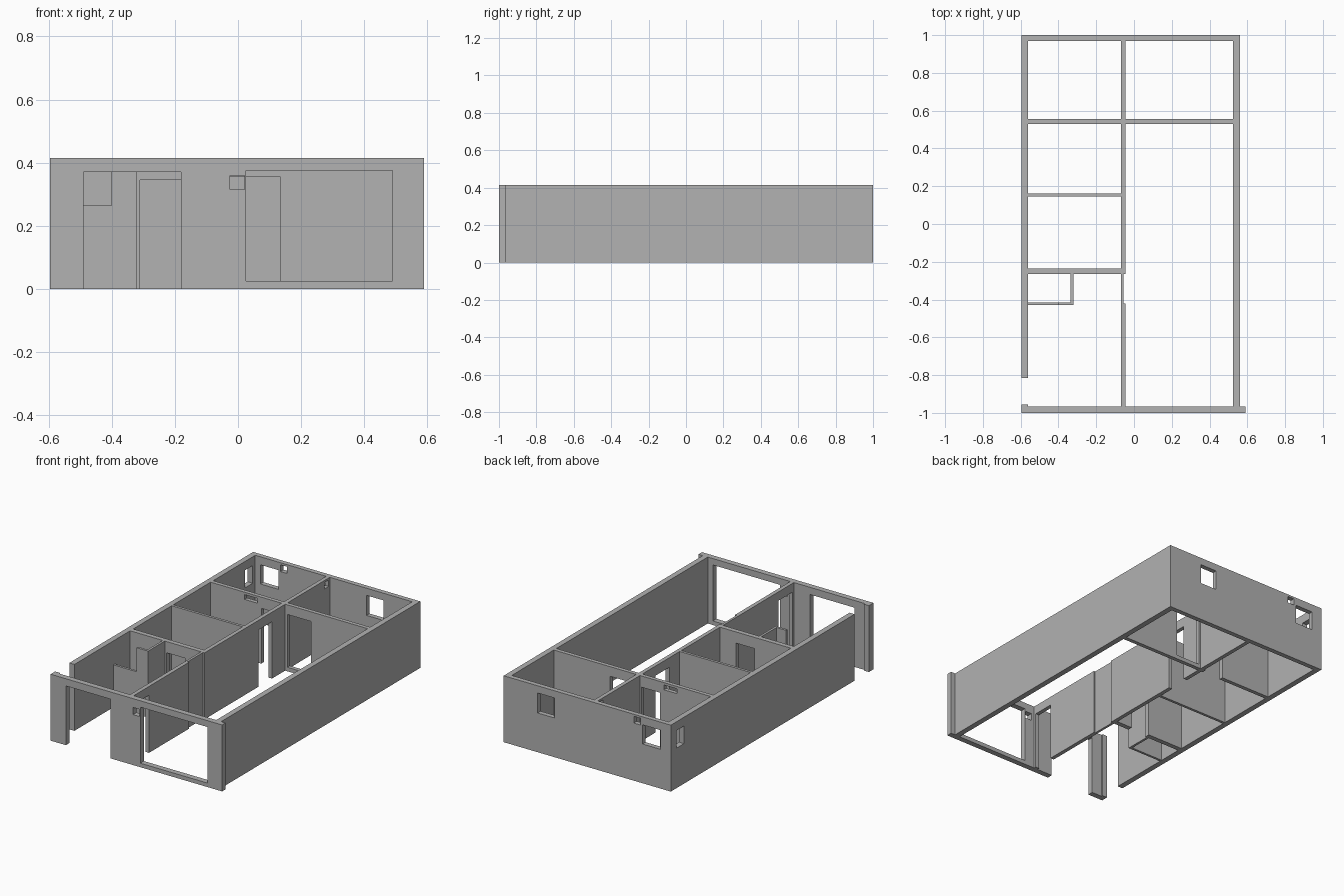
import bpy, bmesh
from mathutils import Vector

cube = bpy.data.objects.get("Cube")
if cube:
    bpy.data.objects.remove(cube, do_unlink=True)

HEIGHT = 0.415

grey = bpy.data.materials.new("plaster grey")
grey.use_nodes = True
tone = (0.445, 0.445, 0.445, 1)
grey.diffuse_color = tone
grey.node_tree.nodes["Principled BSDF"].inputs["Base Color"].default_value = tone


def wall(name, axis, start, end, near, far, openings=(), height=HEIGHT):
    """Wall running along an axis; each opening is (start, end, bottom, top)."""
    along = sorted({start, end} | {v for o in openings for v in o[:2]})
    up = sorted({0, height} | {v for o in openings for v in o[2:]})
    bm = bmesh.new()

    def point(a, z):
        return Vector((a, near, z)) if axis == "x" else Vector((near, a, z))

    verts = {(a, z): bm.verts.new(point(a, z)) for a in along for z in up}
    for a, b in zip(along, along[1:]):
        for c, d in zip(up, up[1:]):
            mid_a, mid_z = (a + b) / 2, (c + d) / 2
            if any(o[0] < mid_a < o[1] and o[2] < mid_z < o[3] for o in openings):
                continue
            bm.faces.new([verts[k] for k in ((a, c), (b, c), (b, d), (a, d))])
    bmesh.ops.delete(bm, geom=[v for v in bm.verts if not v.link_faces], context="VERTS")

    # Extrude the pierced panel to the wall's thickness
    depth = far - near
    shift = Vector((0, depth, 0)) if axis == "x" else Vector((depth, 0, 0))
    result = bmesh.ops.extrude_face_region(bm, geom=bm.faces[:], use_keep_orig=True)
    moved = [g for g in result["geom"] if isinstance(g, bmesh.types.BMVert)]
    bmesh.ops.translate(bm, verts=moved, vec=shift)
    bmesh.ops.recalc_face_normals(bm, faces=bm.faces[:])

    mesh = bpy.data.meshes.new(name)
    bm.to_mesh(mesh)
    bm.free()
    mesh.materials.append(grey)
    obj = bpy.data.objects.new(name, mesh)
    bpy.context.collection.objects.link(obj)
    return obj


# Outer shell
wall("front_wall", "x", -0.595, 0.59, -1, -0.965, [
    (-0.49, -0.18, 0, 0.37),          # entrance
    (0.025, 0.49, 0.025, 0.375),      # large window
    (-0.025, 0.02, 0.315, 0.36),      # vent
])
wall("back_wall", "x", -0.595, 0.56, 0.97, 1, [
    (0.21, 0.325, 0.245, 0.37),
    (-0.525, -0.4, 0.245, 0.365),
    (-0.385, -0.34, 0.36, 0.402),
])
wall("left_wall", "y", -0.965, 0.97, 0.525, 0.56)
wall("right_wall", "y", -0.815, 0.97, -0.595, -0.56, [(0.87, 0.945, 0.25, 0.36)])
wall("right_corner_return", "y", -0.965, -0.955, -0.595, -0.56)

# Long central partition, in three lengths
wall("central_wall_front", "y", -0.965, -0.42, -0.07, -0.045, [(-0.95, -0.815, 0, 0.36)])
wall("central_wall_recess", "y", -0.42, -0.265, -0.07, -0.055)
wall("central_wall_back", "y", -0.265, 0.97, -0.07, -0.045, [
    (0.265, 0.4, 0, 0.355),
    (0.92, 0.96, 0.362, 0.402),
])

# Cross partitions between rooms
wall("back_partition_left", "x", -0.045, 0.525, 0.53, 0.555, [(-0.03, 0.135, 0.025, 0.355)])
wall("back_partition_right", "x", -0.56, -0.07, 0.53, 0.555, [
    (-0.21, -0.08, 0, 0.345),
    (-0.325, -0.235, 0.37, 0.4),
])
wall("middle_partition", "x", -0.56, -0.07, 0.145, 0.162)
wall("front_partition", "x", -0.56, -0.07, -0.265, -0.235, [(-0.31, -0.18, 0, 0.345)])

# Small closet with a lowered section beside the outer wall
wall("closet_low_wall", "x", -0.56, -0.4, -0.43, -0.415, height=0.265)
wall("closet_front_wall", "x", -0.4, -0.32, -0.43, -0.415)
wall("closet_side_wall", "y", -0.415, -0.265, -0.335, -0.32)
